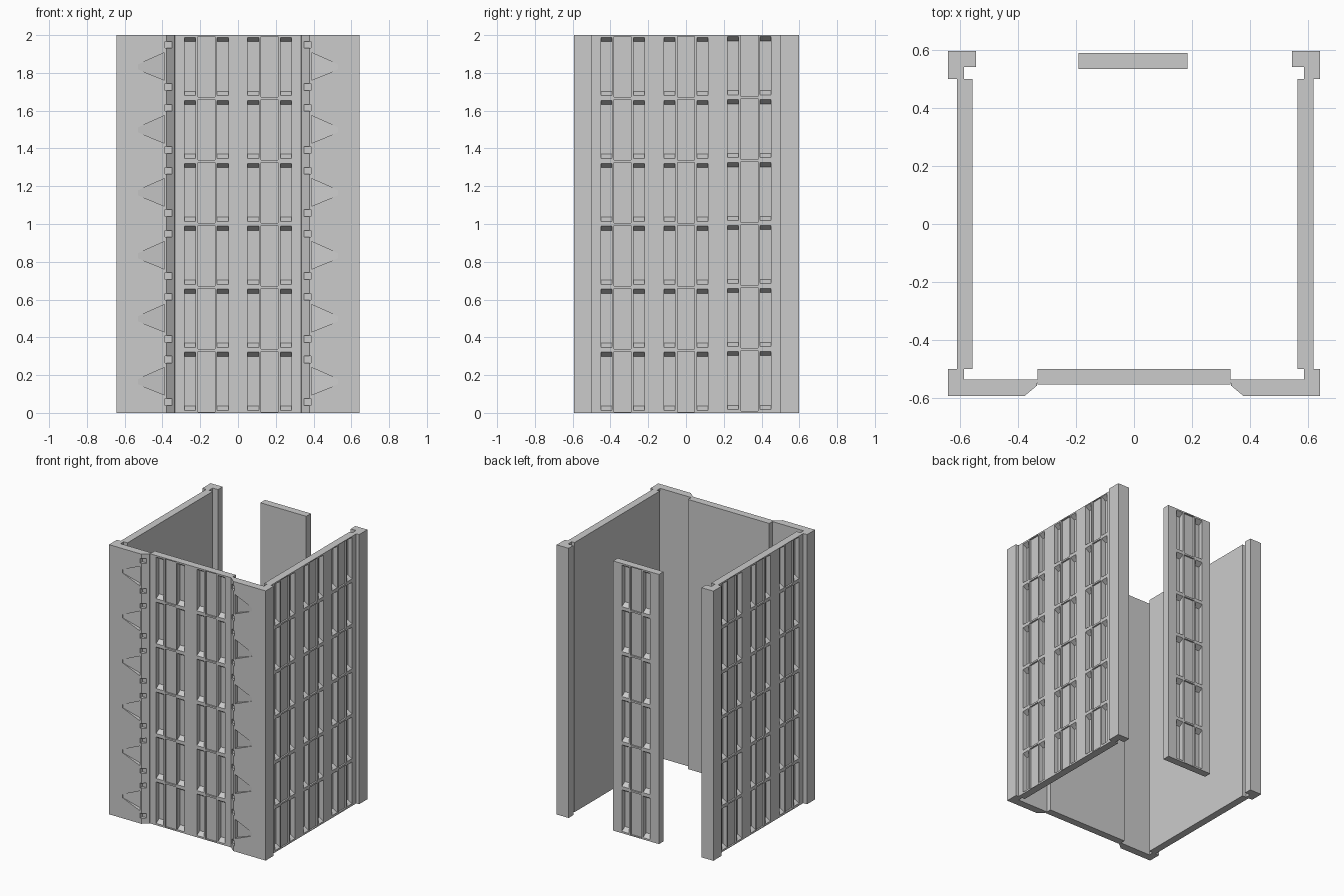
import bpy, bmesh
from math import pi
from mathutils import Matrix

if "Cube" in bpy.data.objects:
    bpy.data.objects.remove(bpy.data.objects["Cube"])

H, ROWS = 2.0, 6
CELL = H / ROWS
THICK = 0.055


def make_object(name, bm):
    bmesh.ops.recalc_face_normals(bm, faces=bm.faces)
    mesh = bpy.data.meshes.new(name)
    bm.to_mesh(mesh)
    bm.free()
    ob = bpy.data.objects.new(name, mesh)
    bpy.context.collection.objects.link(ob)
    return ob


def prism(name, outline):
    """Extrude a plan outline to the full height."""
    bm = bmesh.new()
    face = bm.faces.new([bm.verts.new((x, y, 0)) for x, y in outline])
    ext = bmesh.ops.extrude_face_region(bm, geom=[face])
    verts = [g for g in ext["geom"] if isinstance(g, bmesh.types.BMVert)]
    bmesh.ops.translate(bm, verts=verts, vec=(0, 0, H))
    return make_object(name, bm)


def pocket(bm, front, back, y0, y1):
    """Cutter lofted between two (x, z) polygons at depths y0 and y1."""
    a = [bm.verts.new((x, y0, z)) for x, z in front]
    b = [bm.verts.new((x, y1, z)) for x, z in back]
    bm.faces.new(a)
    bm.faces.new(b[::-1])
    for i in range(len(a)):
        j = (i + 1) % len(a)
        bm.faces.new((a[i], b[i], b[j], a[j]))


def rect(x0, x1, z0, z1):
    return [(x0, z0), (x1, z0), (x1, z1), (x0, z1)]


def carve(ob, bm):
    cutter = make_object("cutter", bm)
    cutter.hide_render = True
    mod = ob.modifiers.new("carve", "BOOLEAN")
    mod.operation, mod.solver, mod.object = "DIFFERENCE", "EXACT", cutter
    bpy.context.view_layer.objects.active = ob
    bpy.ops.object.modifier_apply(modifier=mod.name)
    bpy.data.objects.remove(cutter)


def window_panel(name, half, columns, loc, angle):
    """Flat wall, outer face at local y = 0, with rows of twin slots."""
    ob = prism(name, [(-half, 0), (half, 0), (half, THICK), (-half, THICK)])
    bm = bmesh.new()
    for c, dz in columns:
        for r in range(ROWS):
            z = r * CELL + dz
            # shallow centre panel
            m = rect(c - 0.045, c + 0.045, z + 0.005, z + 0.326)
            pocket(bm, m, m, -0.01, 0.012)
            # deep slots with sloped sill and head (slope runs on past the face)
            for s in (-1, 1):
                x0, x1 = sorted((c + s * 0.057, c + s * 0.116))
                pocket(bm, rect(x0, x1, z + 0.007, z + 0.328),
                       rect(x0, x1, z + 0.036, z + 0.299), -0.01, 0.035)
    carve(ob, bm)
    ob.data.transform(Matrix.Translation(loc) @ Matrix.Rotation(angle, 4, "Z"))
    return ob


# Walls
window_panel("front_wall", 0.333, [(-0.167, 0), (0.167, 0)], (0, -0.555, 0), 0)
sides = [(-0.335, 0), (0, 0), (0.335, 0.004)]
window_panel("right_wall", 0.5, sides, (0.62, 0, 0), pi / 2)
window_panel("left_wall", 0.5, sides, (-0.612, 0, 0), -pi / 2)
window_panel("back_wall", 0.188, [(0, 0)], (-0.003, 0.59, 0), pi)

for s, side in ((-1, "left"), (1, "right")):
    # Rear corner posts
    prism(side + "_back_post", [(s * x, y) for x, y in (
        (0.643, 0.5), (0.643, 0.598), (0.545, 0.598), (0.545, 0.543),
        (0.588, 0.543), (0.588, 0.5))])
    # Front corner slabs with chamfered inner edge
    slab = prism(side + "_front_corner", [(s * x, y) for x, y in (
        (0.643, -0.5), (0.643, -0.594), (0.378, -0.594), (0.335, -0.558),
        (0.333, -0.537), (0.588, -0.537), (0.588, -0.5))])
    bm = bmesh.new()
    for r in range(ROWS):
        z = r * CELL
        # wedge niche, shallow at its outer tip
        tip = [(s * 0.39, z + 0.095), (s * 0.39, z + 0.24),
               (s * 0.53, z + 0.178), (s * 0.53, z + 0.152)]
        rows = []
        for depth in (-0.61, None):
            rows.append([bm.verts.new((x, depth if depth else
                         (-0.564 if abs(x) < 0.45 else -0.592), zz)) for x, zz in tip])
        a, b = rows
        bm.faces.new(a)
        bm.faces.new(b[::-1])
        for i in range(4):
            j = (i + 1) % 4
            bm.faces.new((a[i], b[i], b[j], a[j]))
        # small notches along the chamfer
        for zc in (0.058, 0.282):
            n = rect(*sorted((s * 0.35, s * 0.387)), z + zc - 0.018, z + zc + 0.018)
            pocket(bm, n, n, -0.61, -0.565)
    carve(slab, bm)
